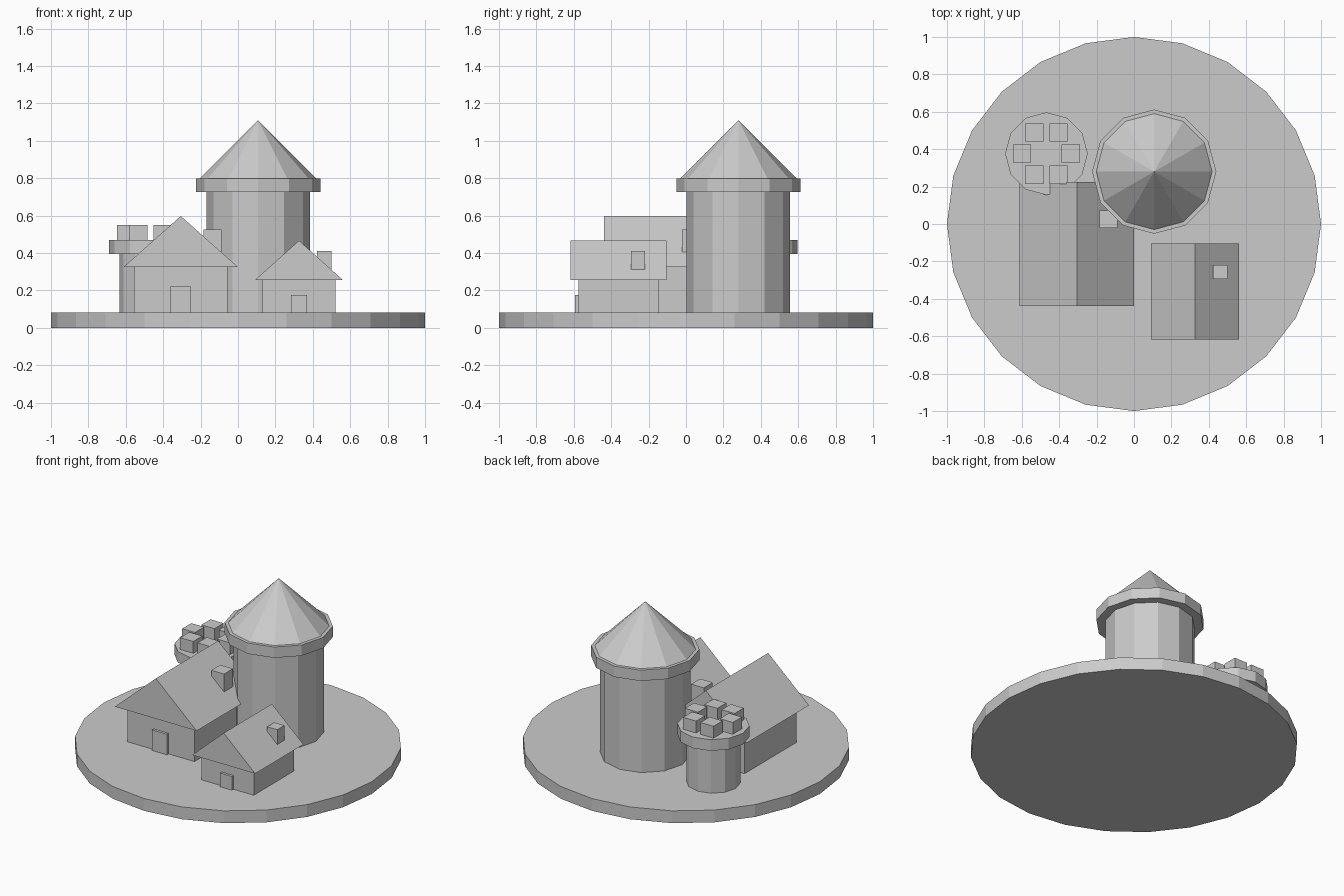
import bpy, bmesh, math

cube = bpy.data.objects.get("Cube")
if cube:
    bpy.data.objects.remove(cube, do_unlink=True)

stone = bpy.data.materials.new("plain_grey")
stone.use_nodes = True
GREY = (0.6, 0.6, 0.6, 1)
stone.diffuse_color = GREY
stone.node_tree.nodes["Principled BSDF"].inputs["Base Color"].default_value = GREY

GROUND = 0.083


def finish(name, bm):
    bmesh.ops.recalc_face_normals(bm, faces=bm.faces)
    mesh = bpy.data.meshes.new(name)
    bm.to_mesh(mesh)
    bm.free()
    mesh.materials.append(stone)
    obj = bpy.data.objects.new(name, mesh)
    bpy.context.collection.objects.link(obj)
    return obj


def drum(name, x, y, z0, z1, r0, r1, sides=12):
    """Upright cylinder, or a cone when r1 is 0, with a corner on +x."""
    bm = bmesh.new()
    ring = [2 * math.pi * i / sides for i in range(sides)]
    low = [bm.verts.new((x + r0 * math.cos(a), y + r0 * math.sin(a), z0)) for a in ring]
    bm.faces.new(low)
    if r1:
        high = [bm.verts.new((x + r1 * math.cos(a), y + r1 * math.sin(a), z1)) for a in ring]
        bm.faces.new(high)
    else:
        tip = bm.verts.new((x, y, z1))
    for i in range(sides):
        j = (i + 1) % sides
        bm.faces.new((low[i], low[j], high[j], high[i]) if r1 else (low[i], low[j], tip))
    return finish(name, bm)


def prism(name, outline, y0, y1):
    """Extrude an x-z outline along y."""
    bm = bmesh.new()
    face = bm.faces.new([bm.verts.new((x, y0, z)) for x, z in outline])
    moved = bmesh.ops.extrude_face_region(bm, geom=[face])["geom"]
    verts = [v for v in moved if isinstance(v, bmesh.types.BMVert)]
    bmesh.ops.translate(bm, verts=verts, vec=(0, y1 - y0, 0))
    if face.is_valid and len(bm.faces) < len(outline) + 2:
        bm.faces.new(bm.verts[:len(outline)])
    return finish(name, bm)


def box(name, x, y, w, d, z0, z1):
    a, b = x - w / 2, x + w / 2
    return prism(name, [(a, z0), (b, z0), (b, z1), (a, z1)], y - d / 2, y + d / 2)


def house(name, x, y, body, roof, eave, ridge, door, chimney):
    box(name + "_walls", x, y, *body, GROUND, eave)
    half = roof[0] / 2
    prism(name + "_roof", [(x - half, eave), (x + half, eave), (x, ridge)],
          y - roof[1] / 2, y + roof[1] / 2)
    # door slab standing slightly proud of the front wall
    box(name + "_door", x, y - body[1] / 2, door[0], 0.034, GROUND, door[1])
    cx, cy, cw, z0, z1 = chimney
    box(name + "_chimney", cx, cy, cw, cw, z0, z1)


# Round base
drum("base", 0, 0, 0, GROUND, 1, 1, 24)

# Great tower with collar and pointed roof
TX, TY = 0.108, 0.28
drum("tower_wall", TX, TY, GROUND, 0.73, 0.277, 0.277)
drum("tower_collar", TX, TY, 0.727, 0.8, 0.332, 0.332)
drum("tower_roof", TX, TY, 0.8, 1.11, 0.31, 0)

# Small watchtower with a ring of battlements
WX, WY = -0.468, 0.376
drum("watchtower_wall", WX, WY, GROUND, 0.4, 0.166, 0.166)
drum("watchtower_collar", WX, WY, 0.395, 0.47, 0.221, 0.221)
for i in range(6):
    a = i * math.pi / 3
    box(f"battlement_{i + 1}", WX + 0.13 * math.cos(a), WY + 0.113 / 0.866 * math.sin(a),
        0.097, 0.097, 0.47, 0.55)

# Two gabled houses
house("large_house", -0.306, -0.107, (0.5, 0.555), (0.61, 0.665), 0.326, 0.598,
      (0.112, 0.222), (-0.137, 0.026, 0.095, 0.38, 0.526))
house("small_house", 0.326, -0.361, (0.39, 0.43), (0.47, 0.515), 0.256, 0.467,
      (0.087, 0.176), (0.461, -0.256, 0.076, 0.29, 0.412))
